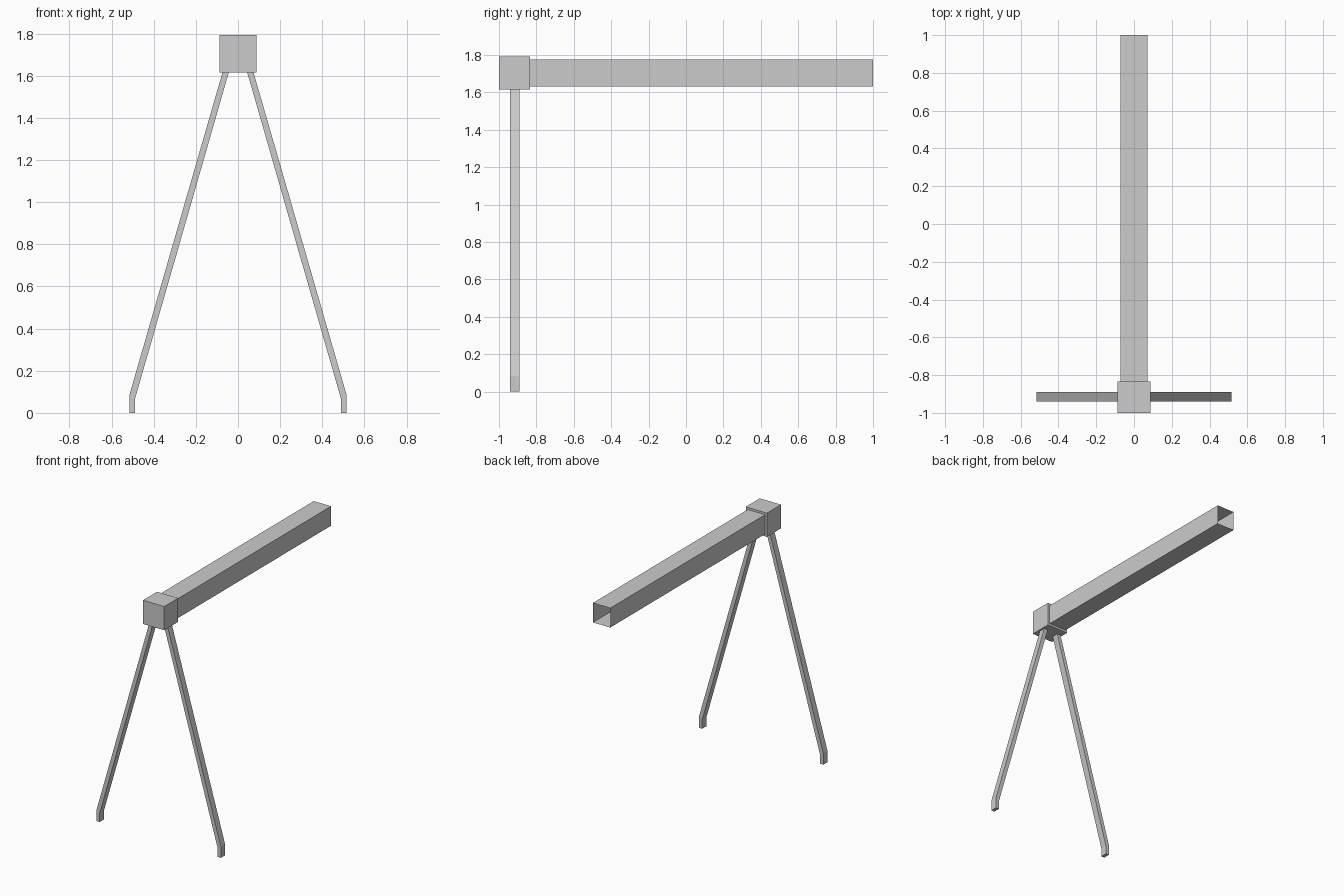
import bpy, bmesh

if "Cube" in bpy.data.objects:
    bpy.data.objects.remove(bpy.data.objects["Cube"])


def finish(name, bm):
    bmesh.ops.recalc_face_normals(bm, faces=bm.faces)
    mesh = bpy.data.meshes.new(name)
    bm.to_mesh(mesh)
    bm.free()
    obj = bpy.data.objects.new(name, mesh)
    bpy.context.collection.objects.link(obj)
    return obj


def box(name, lo, hi, open_ends=False):
    bm = bmesh.new()
    bmesh.ops.create_cube(bm, size=1)
    for v in bm.verts:
        v.co = [l + (c + 0.5) * (h - l) for c, l, h in zip(v.co, lo, hi)]
    bm.normal_update()
    if open_ends:
        ends = [f for f in bm.faces if abs(f.normal.y) > 0.9]
        bmesh.ops.delete(bm, geom=ends, context='FACES_ONLY')
    return finish(name, bm)


# Square joint block at the front end
box("joint_block", (-0.088, -1.0, 1.615), (0.088, -0.834, 1.793))

# Hollow thin-skinned crossbar, open at the far end
box("crossbar", (-0.072, -0.834, 1.631), (0.072, 1.0, 1.777), open_ends=True)

# Splayed leg with an upright foot, extruded in y
profile = [(0.489, 0), (0.516, 0), (0.516, 0.083), (0.074, 1.615),
           (0.044, 1.615), (0.489, 0.066)]
bm = bmesh.new()
face = bm.faces.new([bm.verts.new((x, -0.94, z)) for x, z in profile])
ext = bmesh.ops.extrude_face_region(bm, geom=[face], use_keep_orig=True)
bmesh.ops.translate(bm, vec=(0, 0.05, 0),
                    verts=[g for g in ext["geom"] if isinstance(g, bmesh.types.BMVert)])
legs = finish("legs", bm)
mirror = legs.modifiers.new("Mirror", 'MIRROR')
mirror.use_axis[0] = True
mirror.use_clip = False
